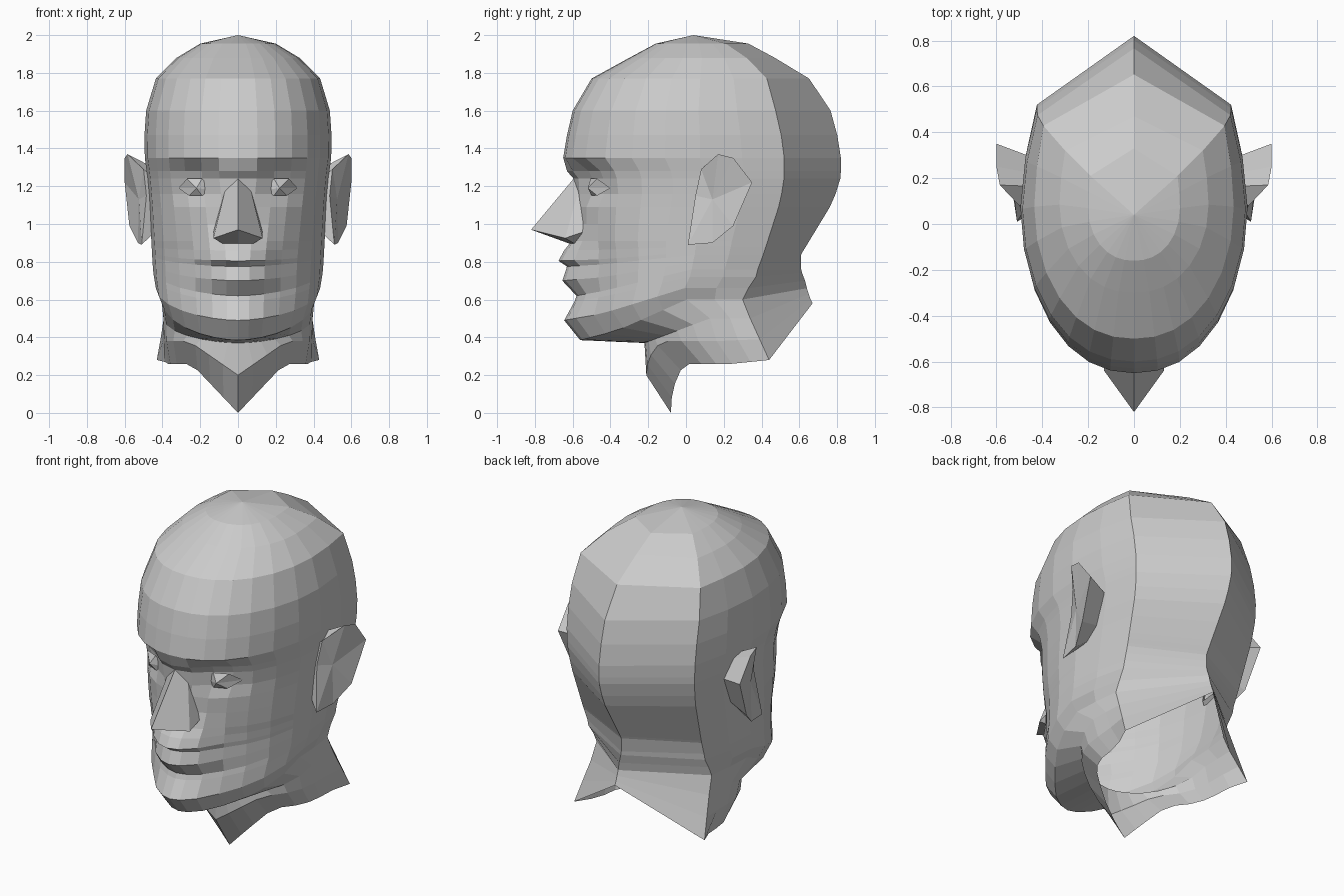
import bpy
import bmesh
from math import sin, cos, radians
from mathutils import Vector

default_cube = bpy.data.objects.get("Cube")
if default_cube:
    bpy.data.objects.remove(default_cube, do_unlink=True)

# One plain clay colour for the whole bust
clay = bpy.data.materials.new("clay_grey")
clay.use_nodes = True
clay.diffuse_color = (.6, .6, .6, 1)
clay.node_tree.nodes["Principled BSDF"].inputs["Base Color"].default_value = (.6, .6, .6, 1)

HEAD_CENTRE = Vector((0, .05, 1.1))


def lerp(start, end, amount):
    return start + (end - start) * amount


def lookup(table, height):
    """Interpolate the rows of a table that is sorted from top to bottom."""
    for upper, lower in zip(table, table[1:]):
        if height >= lower[0]:
            amount = (upper[0] - height) / (upper[0] - lower[0])
            return [lerp(a, b, amount) for a, b in zip(upper[1:], lower[1:])]
    return table[-1][1:]


def mirrored_part(name, points, faces):
    """Make the left half of a part, facing outward, and mirror it across x."""
    bm = bmesh.new()
    verts = [bm.verts.new(point) for point in points]
    for face in faces:
        bm.faces.new([verts[index] for index in face])
    bmesh.ops.recalc_face_normals(bm, faces=bm.faces)
    bm.normal_update()
    outward = sum(face.normal.dot(face.calc_center_median() - HEAD_CENTRE) * face.calc_area()
                  for face in bm.faces)
    if outward < 0:
        bmesh.ops.reverse_faces(bm, faces=bm.faces)
    mesh = bpy.data.meshes.new(name)
    bm.to_mesh(mesh)
    bm.free()
    mesh.materials.append(clay)
    part = bpy.data.objects.new(name, mesh)
    bpy.context.collection.objects.link(part)
    mirror = part.modifiers.new("Mirror", "MIRROR")
    mirror.use_axis[0] = True
    return part


# Skull outline: height, half width, back corner x, back corner y, back y
skull = [
    (1.955, .2, .19, .21, .33),
    (1.88, .325, .3, .32, .47),
    (1.8, .425, .39, .42, .63),
    (1.62, .485, .42, .47, .76),
    (1.4, .5, .425, .52, .82),
    (1.25, .48, .42, .52, .82),
    (1.12, .47, .41, .5, .78),
    (.84, .455, .39, .41, .61),
    (.76, .45, .385, .38, .61),
]

# Face rows: height, front y, bulge in the middle, eye socket depth
face_rows = [
    (1.955, -.16, 0, 0),
    (1.88, -.3, 0, 0),
    (1.77, -.5, 0, 0),
    (1.6, -.6, 0, 0),
    (1.47, -.63, 0, 0),
    (1.35, -.65, 0, 0),
    (1.28, -.59, .04, .05),
    (1.24, -.575, .02, .05),
    (1.16, -.565, .02, .04),
    (1.09, -.57, 0, 0),
    (1, -.57, 0, 0),
    (.91, -.565, .04, 0),
    (.86, -.555, .09, 0),
    (.805, -.55, .125, 0),
    (.775, -.545, .085, 0),
    (.7, -.545, .11, 0),
    (.62, -.54, .04, 0),
]

# Jaw and neck rows: front z, front y, bulge, side z, half width,
# back corner x, y, z, back y, back z
jaw_rows = [
    (.59, -.55, .04, .72, .445, .385, .37, .72, .615, .74),
    (.49, -.56, .085, .66, .435, .38, .33, .66, .63, .7),
    (.385, -.48, .08, .6, .405, .38, .3, .6, .64, .66),
    (.37, -.22, 0, .5, .395, .39, .34, .5, .65, .63),
]
collar_rows = [
    (.2, -.21, 0, .38, .39, .41, .39, .39, .66, .6),
    (0, -.08, 0, .26, .37, .43, .44, .28, .67, .58),
]

FRONT_ANGLES = [radians(angle) for angle in (0, 10, 21, 33, 46, 60, 75, 90)]


def half_ring(row, socket=0, collar=False):
    """Points from the middle of the front, round the side, to the back."""
    (front_z, front_y, bulge, side_z, width,
     corner_x, corner_y, corner_z, back_y, back_z) = row
    side_y = lerp(front_y, corner_y, .62)
    # The face narrows toward the chin
    taper = 0 if collar else min(1, max(0, 2.5 - 2 * front_z))
    ring = []
    for angle in FRONT_ANGLES:
        across = max(sin(angle), 0) ** lerp(.9, 1.15, taper)
        x = width * across
        y = lerp(side_y, front_y, cos(angle))
        y -= bulge * max(0, 1 - (x / .24) ** 2)
        y += socket * max(0, 1 - abs(x - .21) / .15)
        rise = min(1, across * 1.5) if collar else 1 - cos(angle)
        ring.append((x, y, lerp(front_z, side_z, rise)))
    ring.append((lerp(width, corner_x, .3), lerp(side_y, corner_y, .5),
                 lerp(side_z, corner_z, .5)))
    ring.append((corner_x, corner_y, corner_z))
    ring.append((0, back_y, back_z))
    return ring


# Head and neck: one loft from the crown down to the collar
rings = []
for z, front_y, bulge, socket in face_rows:
    side_z = max(z, .45 + z / 2)
    width, corner_x, corner_y, back_y = lookup(skull, side_z)
    row = (z, front_y, bulge, side_z, width, corner_x, corner_y, side_z, back_y, side_z)
    rings.append(half_ring(row, socket))
rings += [half_ring(row) for row in jaw_rows]
rings += [half_ring(row, collar=True) for row in collar_rows]

columns = len(rings[0])
head_points = [point for ring in rings for point in ring]
crown = len(head_points)
head_points.append((0, .04, 2))
head_faces = [(crown, i, i + 1) for i in range(columns - 1)]
for r in range(len(rings) - 1):
    for c in range(columns - 1):
        a = r * columns + c
        head_faces.append((a, a + 1, a + 1 + columns, a + columns))
mirrored_part("head_and_neck", head_points, head_faces)

# Nose: a wedge with a pointed tip and flared wings
bridge, brow, tip, wing, wing_back, base, base_side = range(7)
mirrored_part("nose", [
    (0, -.595, 1.24),
    (.06, -.56, 1.21),
    (0, -.82, .97),
    (.13, -.64, .925),
    (.13, -.51, .97),
    (0, -.6, .89),
    (.07, -.58, .89),
], [
    (bridge, brow, wing, tip),
    (brow, wing_back, wing),
    (tip, wing, base_side, base),
    (wing, wing_back, base_side),
])


def fan(rim_size):
    """Triangles from a rim to the centre point that follows it."""
    return [(i, (i + 1) % rim_size, rim_size) for i in range(rim_size)]


# Eyes: shallow faceted almonds set in the sockets
eye_rim = [
    (.14, -.49, 1.18),
    (.19, -.505, 1.24),
    (.27, -.47, 1.24),
    (.315, -.4, 1.19),
    (.26, -.47, 1.15),
    (.19, -.5, 1.15),
]
mirrored_part("eyes", eye_rim + [(.22, -.52, 1.19)], fan(len(eye_rim)))

# Ears: flared shells that taper into the side of the head
ear_rim = [
    (.51, .01, .89),
    (.53, .14, .9),
    (.575, .25, .99),
    (.6, .35, 1.22),
    (.6, .25, 1.35),
    (.585, .17, 1.37),
    (.5, .08, 1.29),
    (.485, .05, 1.15),
]
n = len(ear_rim)
ear_root = [(.44, lerp(.15, y, .7), lerp(1.12, z, .7)) for x, y, z in ear_rim]
ear_sides = [(i, (i + 1) % n, (i + 1) % n + n + 1, i + n + 1) for i in range(n)]
mirrored_part("ears", ear_rim + [(.525, .14, 1.13)] + ear_root, fan(n) + ear_sides)
